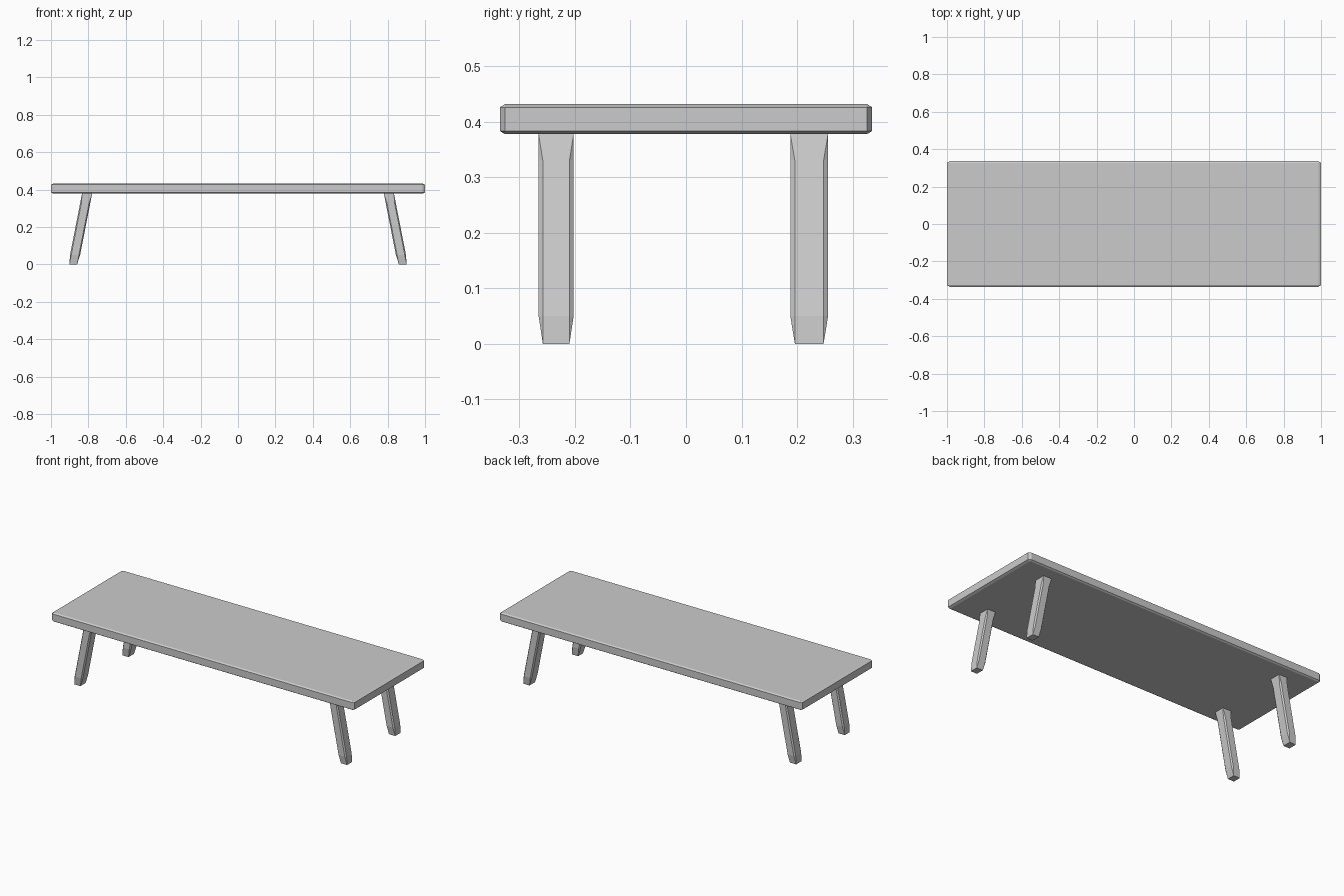
import bpy, bmesh

if "Cube" in bpy.data.objects:
    bpy.data.objects.remove(bpy.data.objects["Cube"])

TOP_UNDERSIDE = 0.378


def finish(name, bm):
    bmesh.ops.remove_doubles(bm, verts=bm.verts, dist=1e-5)
    bmesh.ops.recalc_face_normals(bm, faces=bm.faces)
    mesh = bpy.data.meshes.new(name)
    bm.to_mesh(mesh)
    bm.free()
    obj = bpy.data.objects.new(name, mesh)
    bpy.context.collection.objects.link(obj)
    return obj


def leg(name, side, y, hy, hx=0.027, flat=0.76):
    """Splayed square leg with stopped chamfers and a tapered foot."""
    bm = bmesh.new()
    # height, outer size factor, flat width factor
    sections = [(0, flat, flat), (0.05, 1, flat), (0.33, 1, flat), (TOP_UNDERSIDE, 1, 1)]
    rings = []
    for z, outer, f in sections:
        cx = 0.881 - 0.074 * z / TOP_UNDERSIDE
        octagon = [(outer, -f), (outer, f), (f, outer), (-f, outer),
                   (-outer, f), (-outer, -f), (-f, -outer), (f, -outer)]
        rings.append([bm.verts.new((side * (cx + u * hx), y + v * hy, z))
                      for u, v in octagon])
    for a, b in zip(rings, rings[1:]):
        for i in range(8):
            j = (i + 1) % 8
            bm.faces.new((a[i], a[j], b[j], b[i]))
    bm.faces.new(rings[0])
    bm.faces.new(rings[-1])
    return finish(name, bm)


# Table top: box with a small chamfer, stretched along its length
bm = bmesh.new()
bmesh.ops.create_cube(bm, size=1)
stretch = (1.55, 1.0, 0.65)
size = (2.0, 0.671, 0.054)
bmesh.ops.scale(bm, vec=[d / s for d, s in zip(size, stretch)], verts=bm.verts)
top = finish("table_top", bm)
top.location.z = TOP_UNDERSIDE + size[2] / 2
top.scale = stretch
bevel = top.modifiers.new("chamfer", "BEVEL")
bevel.width = 0.009
bevel.segments = 1

# Four legs
for side, side_name in ((-1, "left"), (1, "right")):
    leg(f"front_{side_name}_leg", side, -0.234, 0.0315)
    leg(f"back_{side_name}_leg", side, 0.222, 0.034)
